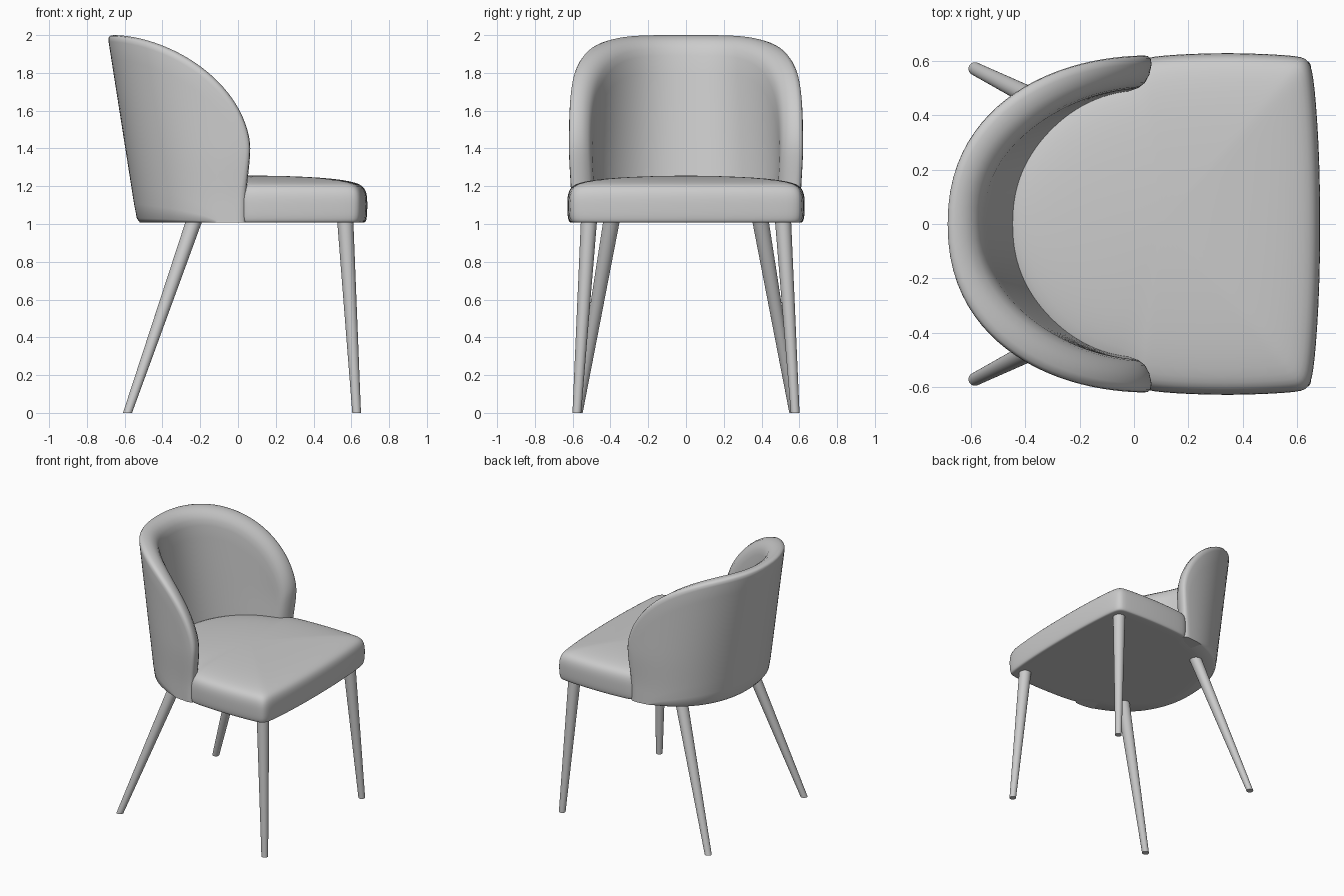
import bpy, bmesh
from math import sin, cos, acos, radians, pi, hypot

if "Cube" in bpy.data.objects:
    bpy.data.objects.remove(bpy.data.objects["Cube"])

Z0 = 1.008  # underside of seat and shell
E = 2 / 2.2  # squareness of the shell in plan


def finish(bm, name, levels=0, angle=50):
    bmesh.ops.recalc_face_normals(bm, faces=bm.faces)
    mesh = bpy.data.meshes.new(name)
    bm.to_mesh(mesh)
    bm.free()
    ob = bpy.data.objects.new(name, mesh)
    bpy.context.collection.objects.link(ob)
    if levels:
        mod = ob.modifiers.new("smooth", 'SUBSURF')
        mod.levels = mod.render_levels = levels
    bpy.ops.object.select_all(action='DESELECT')
    ob.select_set(True)
    bpy.context.view_layer.objects.active = ob
    bpy.ops.object.shade_smooth_by_angle(angle=radians(angle))
    return ob


def bridge(bm, a, b):
    n = len(a)
    for i in range(n):
        j = (i + 1) % n
        bm.faces.new((a[i], a[j], b[j], b[i]))


# --- backrest shell: rounded U-shaped wall leaning backwards ---
def wall(t, z, depth=0.0):
    """Point on the wall at plan angle t, height z, moved inwards by depth."""
    f = min(max((z - Z0 - 0.1) / 0.3, 0), 1)
    f = f * f * (3 - 2 * f)
    c, b = 0.042 + 0.023 * f, 0.608 + 0.012 * f
    a = c + 0.535 + 0.157 * (z - Z0)
    s, ct, st = (1 if t >= 0 else -1), max(cos(t), 0), abs(sin(t))
    nx, ny = -b * ct ** (2 - E), s * a * st ** (2 - E)
    k = depth * (1 + 0.15 * sin(2 * t) ** 2) / hypot(nx, ny)
    return (c - a * ct ** E - nx * k, s * b * st ** E - ny * k, z)


def outline(k):
    """Free edge of the shell: up one arm, over the top, down the other."""
    s, w = (1 if k >= 0 else -1), abs(k)
    if w > 0.75:
        return s * pi / 2, Z0 + 0.39 * (1 - w) / 0.25
    t = pi / 2 * (1 - (1 - w / 0.75) ** 2)
    p = acos(min(1, max(0, 1 - max(cos(t), 0) ** E)) ** (1 / 1.13))
    return s * t, 1.4 + 0.6 * sin(p) ** 1.13


def backrest():
    n, steps = 48, 10
    rim = [(0, .035), (.003, .015), (.012, .004), (.032, 0), (.07, .01),
           (.1, .035), (.115, .07), (.12, .11)]  # (depth, inset)
    bm = bmesh.new()
    rings = []
    for i in range(-n, n + 1):
        k = i / n
        tq, zq = outline(k)
        tb = radians(76) * (1 - (1 - abs(k)) ** 1.6) * (1 if k >= 0 else -1)
        p, q = wall(tb, Z0), wall(tq, zq)
        length = hypot(q[0] - p[0], q[1] - p[1], q[2] - p[2])

        def at(v, d):
            return bm.verts.new(wall(tb + (tq - tb) * v, Z0 + (zq - Z0) * v, d))

        vo, vi = 1 - rim[0][1] / length, 1 - rim[-1][1] / length
        soft = 1 - abs(k) ** 4  # rounding of the lower edge, fading at the arms
        ring = [at(0, 0.015 * soft), at(0.022, 0.003 * soft)]
        ring += [at(vo * j / steps, 0) for j in range(1, steps)]
        ring += [at(1 - ins / length, d) for d, ins in rim]
        ring += [at(vi * j / steps, 0.12) for j in range(steps - 1, -1, -1)]
        rings.append(ring)
    for a, b in zip(rings, rings[1:]):
        bridge(bm, a, b)
    bm.faces.new(rings[0])
    bm.faces.new(rings[-1])
    finish(bm, "backrest_shell", 0, 60)


backrest()


# --- cushioned seat: plan outline scaled through a domed profile ---
def seat():
    half = [(.685, .0), (.684, .15), (.679, .3), (.67, .44), (.66, .54),
            (.65, .585), (.632, .61), (.6, .618), (.5, .625), (.35, .63),
            (.2, .626), (.1, .619), (.05, .612), (.025, .6), (.0, .565)]
    half += [(.045 - .53 * cos(radians(t)), .55 * sin(radians(t)))
             for t in range(78, -1, -6)]
    plan = half + [(x, -y) for x, y in half[-2:0:-1]]
    profile = [(.5, Z0 - .001), (.95, Z0 - .001), (.978, Z0), (.99, 1.016), (.998, 1.045),
               (1, 1.09), (1, 1.13), (.992, 1.165), (.972, 1.192),
               (.935, 1.21), (.86, 1.225), (.7, 1.24), (.45, 1.25), (.2, 1.255)]
    bm = bmesh.new()
    cx = 0.1
    rings = [[bm.verts.new((cx + (x - cx) * s, y * s, z)) for x, y in plan]
             for s, z in profile]
    for a, b in zip(rings, rings[1:]):
        bridge(bm, a, b)
    for ring, z in ((rings[0], Z0 - .001), (rings[-1], 1.256)):
        mid = bm.verts.new((cx, 0, z))
        for i in range(len(ring)):
            bm.faces.new((ring[i], ring[(i + 1) % len(ring)], mid))
    finish(bm, "seat", 1, 60)


seat()


# --- tapered, splayed legs with level feet ---
def leg(name, top, foot, r_top, r_foot):
    bm = bmesh.new()
    n = 32
    rings = [[bm.verts.new((x + r * cos(2 * pi * i / n), y + r * sin(2 * pi * i / n), z))
              for i in range(n)]
             for (x, y), z, r in ((foot, 0, r_foot), (top, 1.03, r_top))]
    bridge(bm, *rings)
    bm.faces.new(rings[0])
    bm.faces.new(rings[1])
    finish(bm, name)


for side, s in (("left", 1), ("right", -1)):
    leg(f"front_leg_{side}", (.567, .513 * s), (.628, .578 * s), .043, .023)
    leg(f"back_leg_{side}", (-.228, .392 * s), (-.585, .571 * s), .044, .024)
